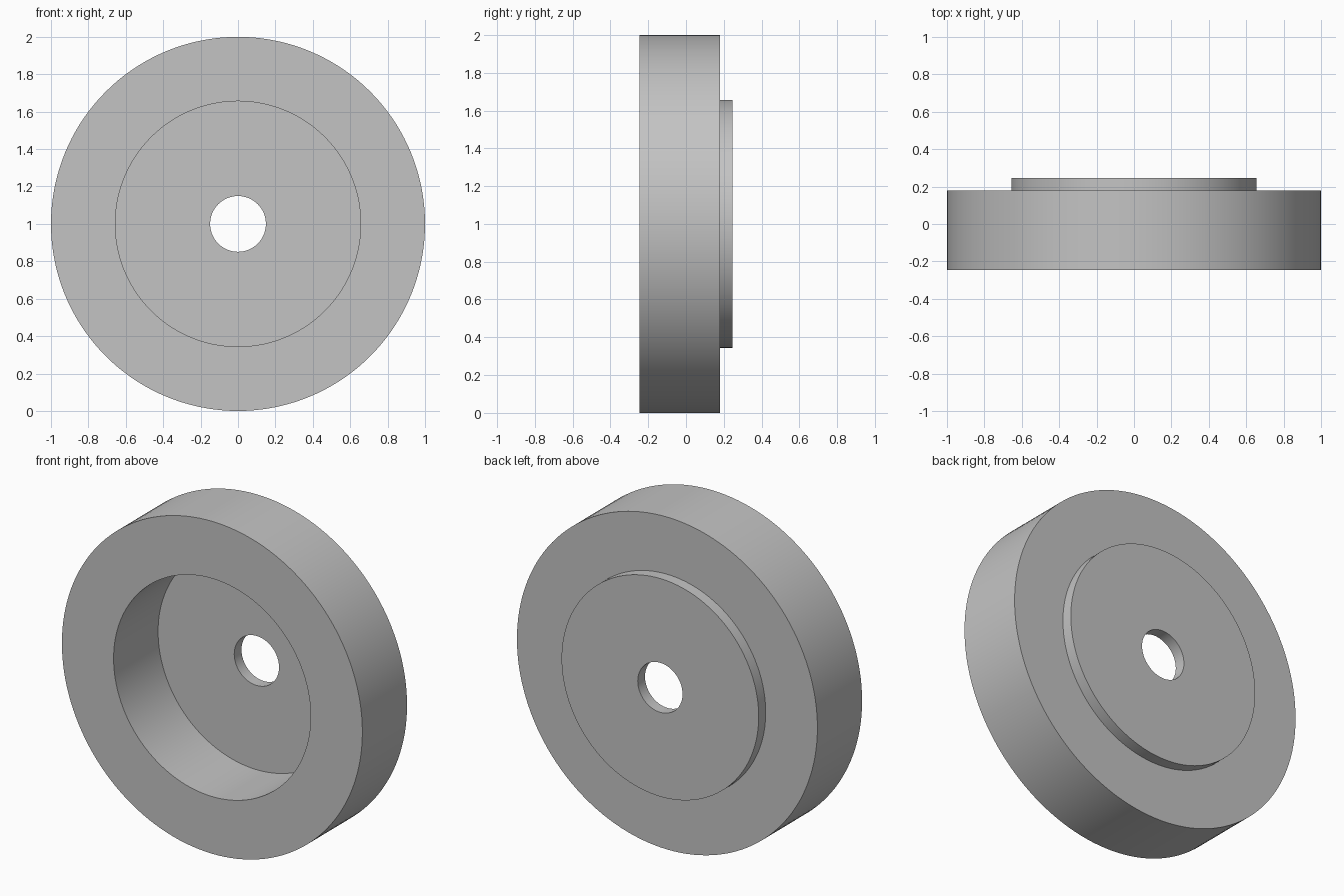
import bpy
import bmesh
import math
from mathutils import Vector

cube = bpy.data.objects.get("Cube")
if cube:
    bpy.data.objects.remove(cube, do_unlink=True)

SEGMENTS = 144
RIM_FRONT, RIM_BACK = -0.246, 0.179
BOSS_BACK = 0.246
OUTER_R, RECESS_R, HOLE_R = 1.0, 0.656, 0.149

grey = bpy.data.materials.new("plain grey")
grey.use_nodes = True
grey.diffuse_color = (0.55, 0.55, 0.55, 1)
grey.node_tree.nodes["Principled BSDF"].inputs["Base Color"].default_value = grey.diffuse_color


def turned_ring(name, inner, outer, front, back):
    """Revolve a rectangular section about the wheel's y axis."""
    centre = Vector((0, 0, 1))
    bm = bmesh.new()
    section = [(inner, front), (outer, front), (outer, back), (inner, back)]
    verts = [bm.verts.new((r, y, 1)) for r, y in section]
    edges = [bm.edges.new((verts[i], verts[(i + 1) % 4])) for i in range(4)]
    bmesh.ops.spin(bm, geom=verts + edges, cent=centre, axis=(0, 1, 0),
                   angle=math.tau, steps=SEGMENTS, use_duplicate=False)
    bmesh.ops.remove_doubles(bm, verts=bm.verts, dist=0.0001)
    bmesh.ops.recalc_face_normals(bm, faces=bm.faces)
    mesh = bpy.data.meshes.new(name)
    bm.to_mesh(mesh)
    bm.free()
    mesh.materials.append(grey)
    obj = bpy.data.objects.new(name, mesh)
    bpy.context.collection.objects.link(obj)
    bpy.ops.object.select_all(action="DESELECT")
    obj.select_set(True)
    bpy.context.view_layer.objects.active = obj
    bpy.ops.object.shade_smooth_by_angle(angle=math.radians(30))
    return obj


# Thick outer rim around the recess
turned_ring("outer_rim", RECESS_R, OUTER_R, RIM_FRONT, RIM_BACK)

# Thin back plate: floor of the recess, raised boss behind, central hole
turned_ring("back_plate", HOLE_R, RECESS_R, RIM_BACK - 0.002, BOSS_BACK)
